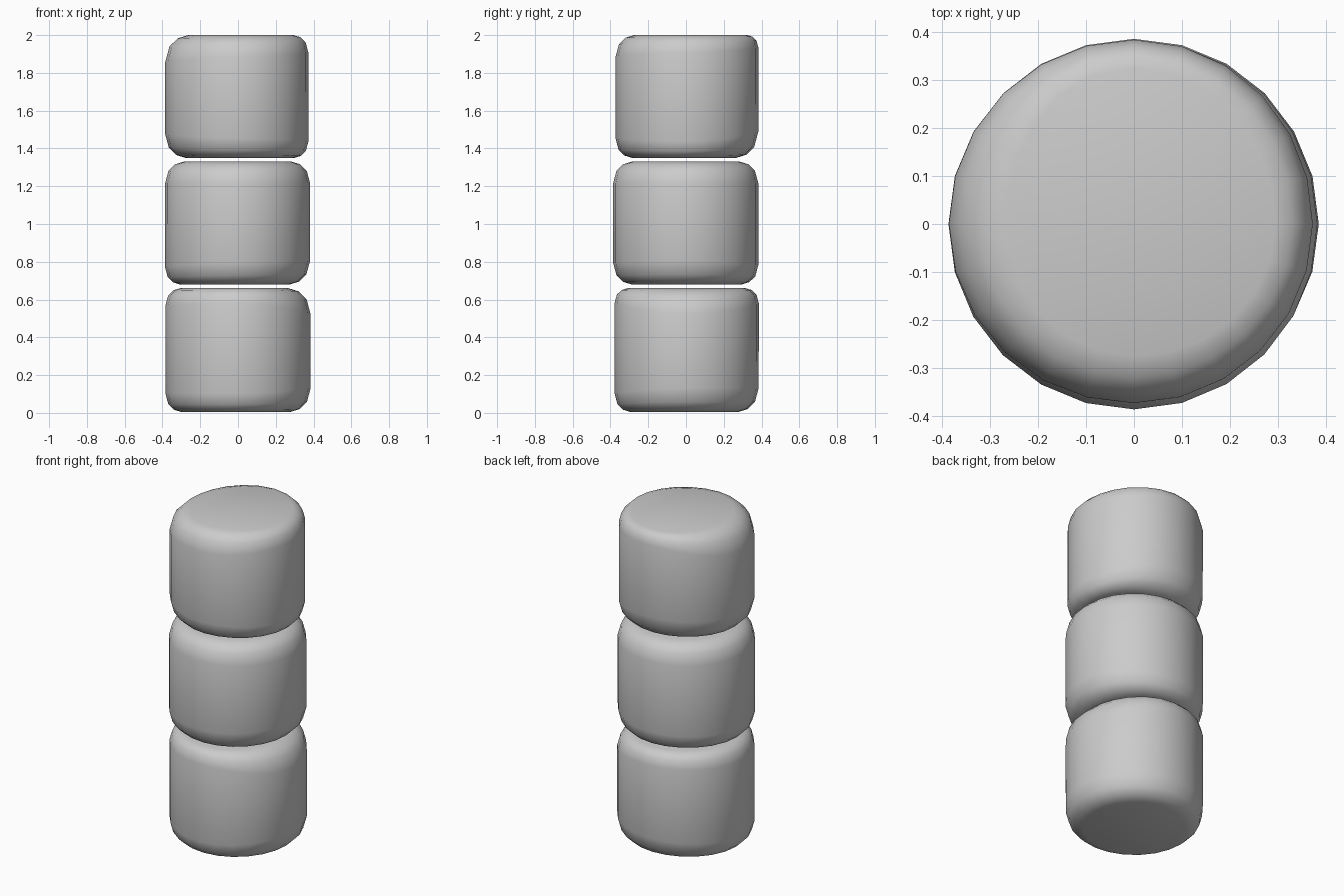
import bpy, bmesh, math

if "Cube" in bpy.data.objects:
    bpy.data.objects.remove(bpy.data.objects["Cube"])

SIDES = 24

def around(vals, a):
    """Smoothly blend values given at +x, +y, -x, -y."""
    t = (a / (math.pi / 2)) % 4
    i = int(t)
    f = (1 - math.cos((t - i) * math.pi)) / 2
    return vals[i % 4] * (1 - f) + vals[(i + 1) % 4] * f

def drum(name, z0, z1, radii, low, high):
    """Worn stone drum: radius and edge rounding vary around the axis."""
    bm = bmesh.new()
    rings = []
    # (end, bevel inset share, bevel height share)
    profile = [(0, 1, 0), (0, .55, .12), (0, .2, .42), (0, .02, 1),
               (1, .02, 1), (1, .2, .42), (1, .55, .12), (1, 1, 0)]
    for end, inset, rise in profile:
        ring = []
        for k in range(SIDES):
            a = 2 * math.pi * k / SIDES
            b = around(high if end else low, a)
            r = around(radii, a) - b * inset
            z = z1 - b * rise * 1.15 if end else z0 + b * rise * 1.15
            ring.append(bm.verts.new((r * math.cos(a), r * math.sin(a), z)))
        rings.append(ring)
    for lo, hi in zip(rings, rings[1:]):
        for k in range(SIDES):
            n = (k + 1) % SIDES
            bm.faces.new((lo[k], lo[n], hi[n], hi[k]))
    bm.faces.new(rings[0][::-1])
    bm.faces.new(rings[-1])
    for f in bm.faces:
        f.smooth = True
    mesh = bpy.data.meshes.new(name)
    bm.to_mesh(mesh)
    bm.free()
    bpy.context.collection.objects.link(bpy.data.objects.new(name, mesh))

# Three stacked drums with narrow gaps
drum("bottom_drum", 0.005, 0.66, (.387, .387, .386, .380),
     (.11, .11, .085, .085), (.12, .07, .08, .07))
drum("middle_drum", 0.68, 1.33, (.384, .385, .388, .388),
     (.11, .09, .08, .10), (.10, .10, .10, .10))
drum("top_drum", 1.35, 2.0, (.374, .385, .388, .375),
     (.075, .12, .11, .09), (.08, .06, .125, .10))
